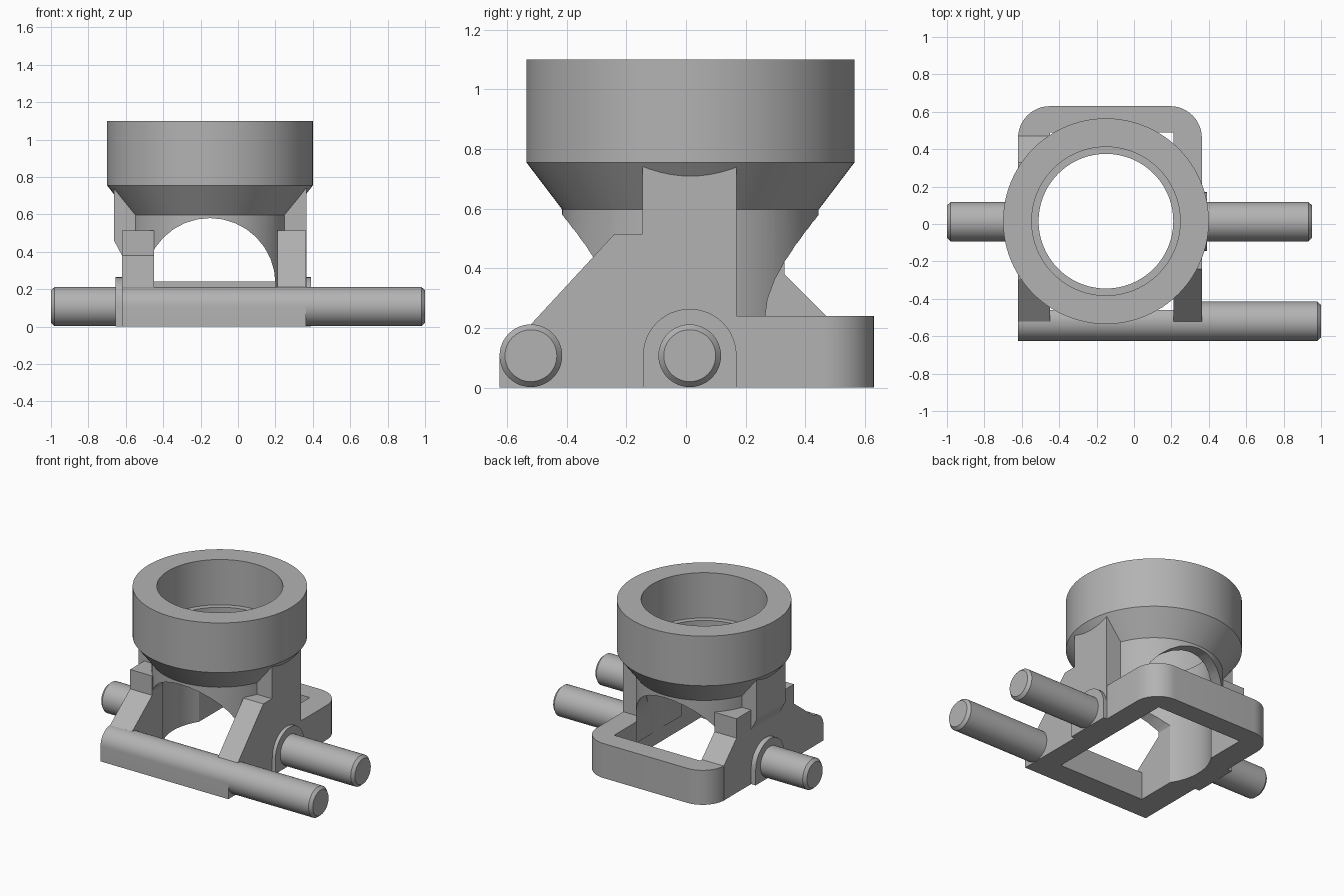
import bpy, bmesh, math
from mathutils import Matrix, Vector

cube = bpy.data.objects.get("Cube")
if cube:
    bpy.data.objects.remove(cube, do_unlink=True)

CX, CY = -0.15, 0.015      # cup axis
ROD_Z, ROD_R = 0.107, 0.105
FRONT_Y = -0.52            # front rod axis
LEFT, RIGHT = -0.62, 0.363     # outer frame sides
IN_L, IN_R = -0.45, 0.21       # inner frame sides

grey = bpy.data.materials.new("plain_grey")
grey.use_nodes = True
grey.diffuse_color = (0.45, 0.45, 0.45, 1)
grey.node_tree.nodes["Principled BSDF"].inputs["Base Color"].default_value = grey.diffuse_color


def finish(name, bm):
    bmesh.ops.recalc_face_normals(bm, faces=bm.faces)
    mesh = bpy.data.meshes.new(name)
    bm.to_mesh(mesh)
    bm.free()
    mesh.materials.append(grey)
    obj = bpy.data.objects.new(name, mesh)
    bpy.context.collection.objects.link(obj)
    return obj


def prism(name, points, axis, lo, hi):
    """Extrude a 2D outline along x (points are y, z), y (x, z) or z (x, y)."""
    def place(a, b, h):
        return {"x": (h, a, b), "y": (a, h, b), "z": (a, b, h)}[axis]
    bm = bmesh.new()
    face = bm.faces.new([bm.verts.new(place(a, b, lo)) for a, b in points])
    new = bmesh.ops.extrude_face_region(bm, geom=[face])["geom"]
    shift = Vector(place(0, 0, hi - lo))
    bmesh.ops.translate(bm, vec=shift, verts=[v for v in new if isinstance(v, bmesh.types.BMVert)])
    return finish(name, bm)


def arc(a, b, r, start, end, steps=12):
    angles = [math.radians(start + (end - start) * i / steps) for i in range(steps + 1)]
    return [(a + r * math.cos(t), b + r * math.sin(t)) for t in angles]


def rect(a0, a1, b0, b1):
    return [(a0, b0), (a1, b0), (a1, b1), (a0, b1)]


def lathe(name, profile, steps=96):
    """Spin a closed (radius, height) outline about the cup axis."""
    bm = bmesh.new()
    verts = [bm.verts.new((r, 0, z)) for r, z in profile]
    edges = [bm.edges.new((verts[i - 1], v)) for i, v in enumerate(verts)]
    bmesh.ops.spin(bm, geom=verts + edges, axis=(0, 0, 1), cent=(0, 0, 0),
                   angle=math.tau, steps=steps)
    bmesh.ops.remove_doubles(bm, verts=bm.verts, dist=1e-5)
    bmesh.ops.translate(bm, vec=(CX, CY, 0), verts=bm.verts)
    return finish(name, bm)


def rod(name, x_in, x_out, y):
    """Round bar along x with a chamfered outer end."""
    bm = bmesh.new()
    side = 1 if x_out > x_in else -1
    rings = []
    for x, r in ((x_in, ROD_R), (x_out - side * 0.02, ROD_R), (x_out, ROD_R - 0.018)):
        rings.append([bm.verts.new((x, y + a, ROD_Z + b)) for a, b in arc(0, 0, r, 0, 360, 48)[:-1]])
    for p, q in zip(rings, rings[1:]):
        for i in range(len(p)):
            bm.faces.new((p[i - 1], p[i], q[i], q[i - 1]))
    bm.faces.new(rings[0])
    bm.faces.new(rings[-1])
    return finish(name, bm)


def combine(target, tool, operation):
    mod = target.modifiers.new(operation.title(), "BOOLEAN")
    mod.operation, mod.solver, mod.object = operation, "EXACT", tool
    bpy.context.view_layer.objects.active = target
    bpy.ops.object.modifier_apply(modifier=mod.name)
    bpy.data.objects.remove(tool, do_unlink=True)


# Base frame with rounded rear corners
corner = 0.17
outline = [(LEFT, -0.44), (RIGHT, -0.44)]
outline += arc(RIGHT - corner, 0.63 - corner, corner, 0, 90)
outline += arc(LEFT + corner, 0.63 - corner, corner, 90, 180)
body = prism("holder_body", outline, "z", 0, 0.24)

# Front bar: square below, round above
bar = [(FRONT_Y - ROD_R, 0), (FRONT_Y + ROD_R, 0)] + arc(FRONT_Y, ROD_Z, ROD_R, 0, 180, 24)
combine(body, prism("front_bar", bar, "x", LEFT, RIGHT), "UNION")
opening = prism("frame_opening", rect(IN_L, IN_R, -0.46, 0.49), "z", -0.1, 0.5)
combine(body, opening, "DIFFERENCE")

# Sloped legs
left_leg = [(FRONT_Y, 0), (FRONT_Y, 0.212), (-0.24, 0.515), (0.0, 0.515), (0.17, 0.515), (0.17, 0)]
combine(body, prism("left_leg", left_leg, "x", IN_R, RIGHT), "UNION")
right_leg = [(FRONT_Y, 0), (FRONT_Y, 0.212), (-0.30, 0.38), (-0.30, 0.515),
             (0.33, 0.515), (0.33, 0.38), (0.47, 0.24), (0.47, 0)]
combine(body, prism("right_leg", right_leg, "x", LEFT, IN_L), "UNION")

# Upright posts below the cup
post_y = (CY - 0.16, CY + 0.155)
combine(body, prism("left_post", rect(IN_R, RIGHT + 0.002, 0.1, 0.75), "y", *post_y), "UNION")
slanted = [(IN_L, 0.38), (LEFT, 0.38), (-0.663, 0.46), (-0.663, 0.75), (IN_L, 0.75)]
combine(body, prism("right_post", slanted, "y", *post_y), "UNION")

# Rod bosses
boss = [(post_y[0], 0), (post_y[1], 0)] + arc(0.0125, ROD_Z, 0.157, 0, 180, 24)
combine(body, prism("left_boss", boss, "x", RIGHT - 0.05, 0.39), "UNION")
combine(body, prism("right_boss", boss, "x", -0.655, LEFT + 0.05), "UNION")

# Tube under the cup, arched from front to back
tube = lathe("tube", [(0.36, 0.1), (0.43, 0.1), (0.43, 0.65), (0.36, 0.65)])
arch = [(CX - 0.35, 0), (CX + 0.35, 0)] + arc(CX, 0.23, 0.35, 0, 180, 16)
combine(tube, prism("arch_cutter", arch, "y", -0.8, 0.8), "DIFFERENCE")
combine(body, tube, "UNION")

# Cup with tapered underside, then the through bore
cup = lathe("cup", [(0.3, 0.597), (0.43, 0.597), (0.55, 0.755), (0.55, 1.1), (0.397, 1.1),
                    (0.397, 0.785), (0.3, 0.785)])
combine(body, cup, "UNION")
bore = prism("bore_cutter", arc(CX, CY, 0.36, 0, 360, 96)[:-1], "z", -0.1, 0.95)
combine(body, bore, "DIFFERENCE")

# Rods
rods = [rod("left_pivot_rod", 0.35, 0.952, 0.0125),
        rod("right_pivot_rod", -0.62, -1.0, 0.0125),
        rod("front_rod", 0.3, 1.0, FRONT_Y)]

# Smooth round surfaces, keep edges sharp
for obj in [body] + rods:
    bpy.ops.object.select_all(action="DESELECT")
    obj.select_set(True)
    bpy.context.view_layer.objects.active = obj
    bpy.ops.object.shade_smooth_by_angle(angle=math.radians(25))
